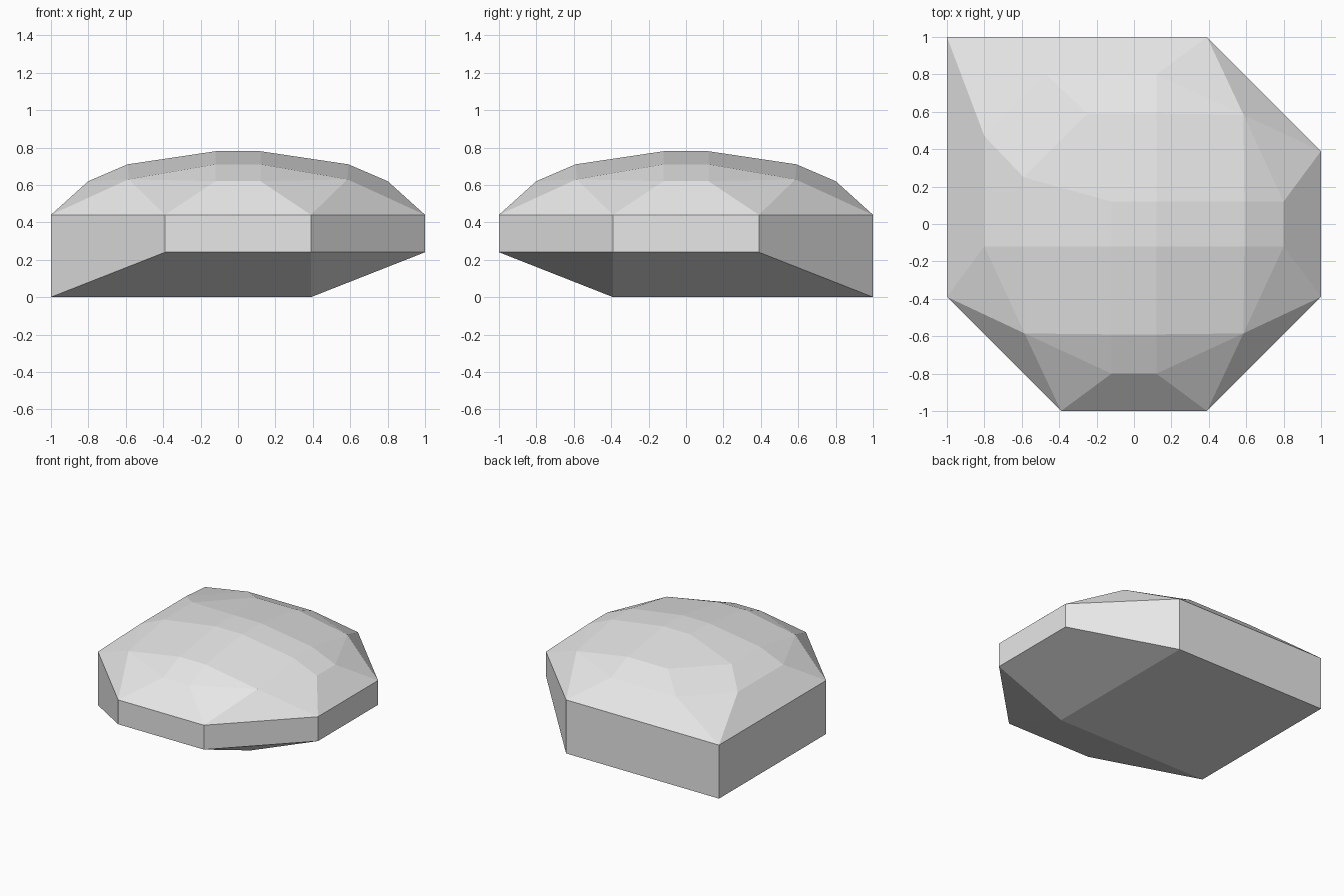
import bpy
import bmesh
from mathutils import Matrix, Vector

cube = bpy.data.objects.get("Cube")
if cube:
    bpy.data.objects.remove(cube, do_unlink=True)

# Single stone colour
stone = bpy.data.materials.new("light_grey_stone")
stone.use_nodes = True
GREY = (0.8, 0.8, 0.8, 1.0)
stone.diffuse_color = GREY
bsdf = next(n for n in stone.node_tree.nodes if n.type == 'BSDF_PRINCIPLED')
bsdf.inputs["Base Color"].default_value = GREY

# Heights of the dome steps, and the edge lines running from crown to rim
RIM, BEVEL = 0.44, 0.24
LEVELS = (0.78, 0.71, 0.62, RIM)
REACH = (0.12, 0.59, 0.80, 1.0)
CUT_CORNER = (0.12, 0.12, 0.12, 0.39)
FULL_CORNER = (0.12, 0.25, 0.47, 1.0)
PEAK = (0.585, 0.585, 0.63)

bm = bmesh.new()


def face(*points):
    """Add a face, skipping repeated points."""
    unique = []
    for p in points:
        if all((p - q).length > 1e-4 for q in unique):
            unique.append(p)
    if len(unique) > 2:
        bm.faces.new([bm.verts.new(p) for p in unique])


def turn(point, quarter):
    p = Matrix.Rotation(quarter * 1.5707963, 3, 'Z') @ Vector(point)
    return Vector([round(c, 4) for c in p])


def chains(quarter):
    """Both edge lines bounding one corner of the dome."""
    side = FULL_CORNER if quarter == 1 else CUT_CORNER
    first = [turn(p, quarter) for p in zip(REACH, side, LEVELS)]
    second = [turn(p, quarter) for p in zip(side, REACH, LEVELS)]
    return first, second


def foot(p):
    """Lower edge point of the side wall, raised along two bevelled sides."""
    raised = p.x > 0.9 or p.y < -0.9
    return Vector((p.x, p.y, BEVEL if raised else 0))


corners = [chains(q) for q in range(4)]

# Dome: stepped strips on four sides, with faceted corners between them
for q, (first, second) in enumerate(corners):
    previous = corners[q - 1][1]
    for i in range(3):
        face(previous[i], previous[i + 1], first[i + 1], first[i])
    if q == 1:
        for i in range(3):
            face(first[i], first[i + 1], second[i + 1], second[i])
    else:
        peak = turn(PEAK, q)
        face(first[0], first[1], peak, second[1])
        for i in (1, 2):
            face(first[i], first[i + 1], peak)
            face(second[i + 1], second[i], peak)
        face(first[3], second[3], peak)

# Crown
face(*[first[0] for first, second in corners])

# Side walls
rim = [chain[3] for pair in corners for chain in pair]
for a, b in zip(rim, rim[1:] + rim[:1]):
    if (a - b).length > 1e-4:
        face(foot(a), foot(b), b, a)

# Underside: flat square with two slopes meeting in a small corner facet
base = [foot(p) for p in rim]
inner = Vector((0.39, -0.39, 0))
face(inner, base[4], base[2], base[1])
face(inner, base[1], base[0], base[7])
face(inner, base[7], base[6])
face(inner, base[6], base[5], base[4])

bmesh.ops.remove_doubles(bm, verts=bm.verts, dist=0.001)
bmesh.ops.recalc_face_normals(bm, faces=bm.faces)

mesh = bpy.data.meshes.new("faceted_stone")
bm.to_mesh(mesh)
bm.free()
mesh.materials.append(stone)
bpy.context.collection.objects.link(bpy.data.objects.new("faceted_stone", mesh))
